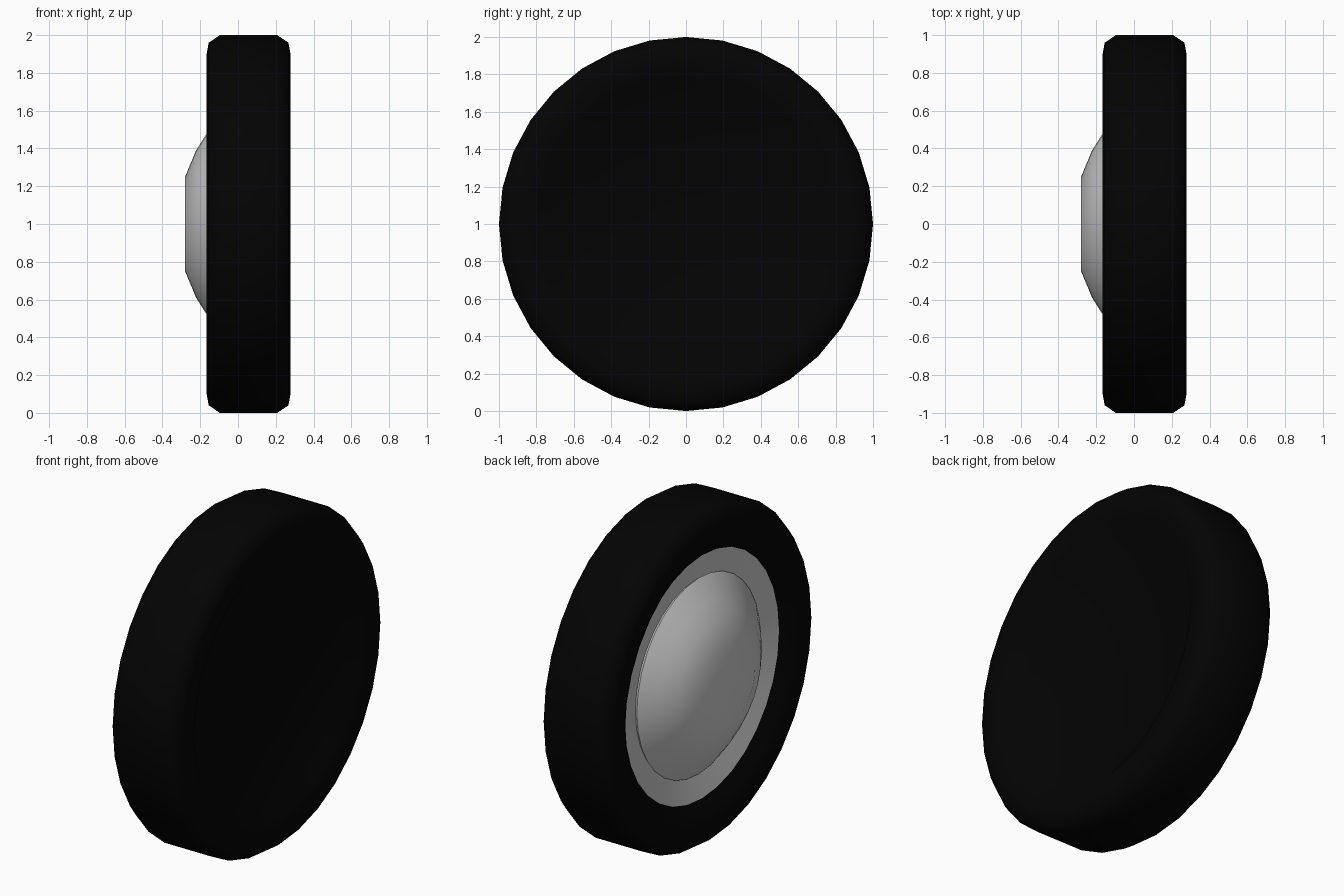
import bpy, bmesh, math

if "Cube" in bpy.data.objects:
    bpy.data.objects.remove(bpy.data.objects["Cube"])

SIDES = 32
CENTRE_Z = 1.0


def lathe(name, profile, angle=50):
    """Spin (x, radius) points around the wheel axle; radius 0 closes to a pole."""
    bm = bmesh.new()
    rings = []
    for x, r in profile:
        if r == 0:
            rings.append([bm.verts.new((x, 0, CENTRE_Z))] * SIDES)
        else:
            rings.append([bm.verts.new((x, r * math.sin(2 * math.pi * i / SIDES),
                                        CENTRE_Z + r * math.cos(2 * math.pi * i / SIDES)))
                          for i in range(SIDES)])
    for a, b in zip(rings, rings[1:]):
        for i in range(SIDES):
            j = (i + 1) % SIDES
            bm.faces.new(list(dict.fromkeys((a[i], a[j], b[j], b[i]))))
    bmesh.ops.recalc_face_normals(bm, faces=bm.faces[:])
    # an open ring must face the outer side (-x)
    if profile[0][1] and sum(f.normal.x for f in bm.faces) > 0:
        bmesh.ops.reverse_faces(bm, faces=bm.faces[:])
    mesh = bpy.data.meshes.new(name)
    bm.to_mesh(mesh)
    bm.free()
    obj = bpy.data.objects.new(name, mesh)
    bpy.context.collection.objects.link(obj)
    mesh.shade_smooth()
    mesh.set_sharp_from_angle(angle=math.radians(angle))
    return obj


# Tyre: symmetric rounded section, both sidewalls dipping towards the rim,
# with a recessed closed disc on the inner side
MID_X = 0.056
half = [(0.160, 0.725), (0.214, 0.80), (0.222, 0.90), (0.211, 0.96), (0.152, 1.0)]
inner = [(MID_X + d, r) for d, r in half]
outer = [(MID_X - d, r) for d, r in reversed(half)]
tyre = lathe("tyre", [(inner[0][0], 0)] + inner + outer + [(-0.06, 0.57), (-0.06, 0)])
rubber = bpy.data.materials.new("rubber")
rubber.diffuse_color = (0.001, 0.001, 0.001, 1)
rubber.use_nodes = True
rubber.node_tree.nodes["Principled BSDF"].inputs["Base Color"].default_value = rubber.diffuse_color
tyre.data.materials.append(rubber)

# Rim: shallow grey cone inside the tyre opening
lathe("rim", [(-0.106, 0.725), (-0.065, 0.57)])

# Hubcap: domed disc with a flat centre
lathe("hubcap", [(-0.28, 0), (-0.28, 0.25), (-0.222, 0.39), (-0.165, 0.48),
                 (-0.085, 0.585), (-0.065, 0.57), (-0.065, 0)])
